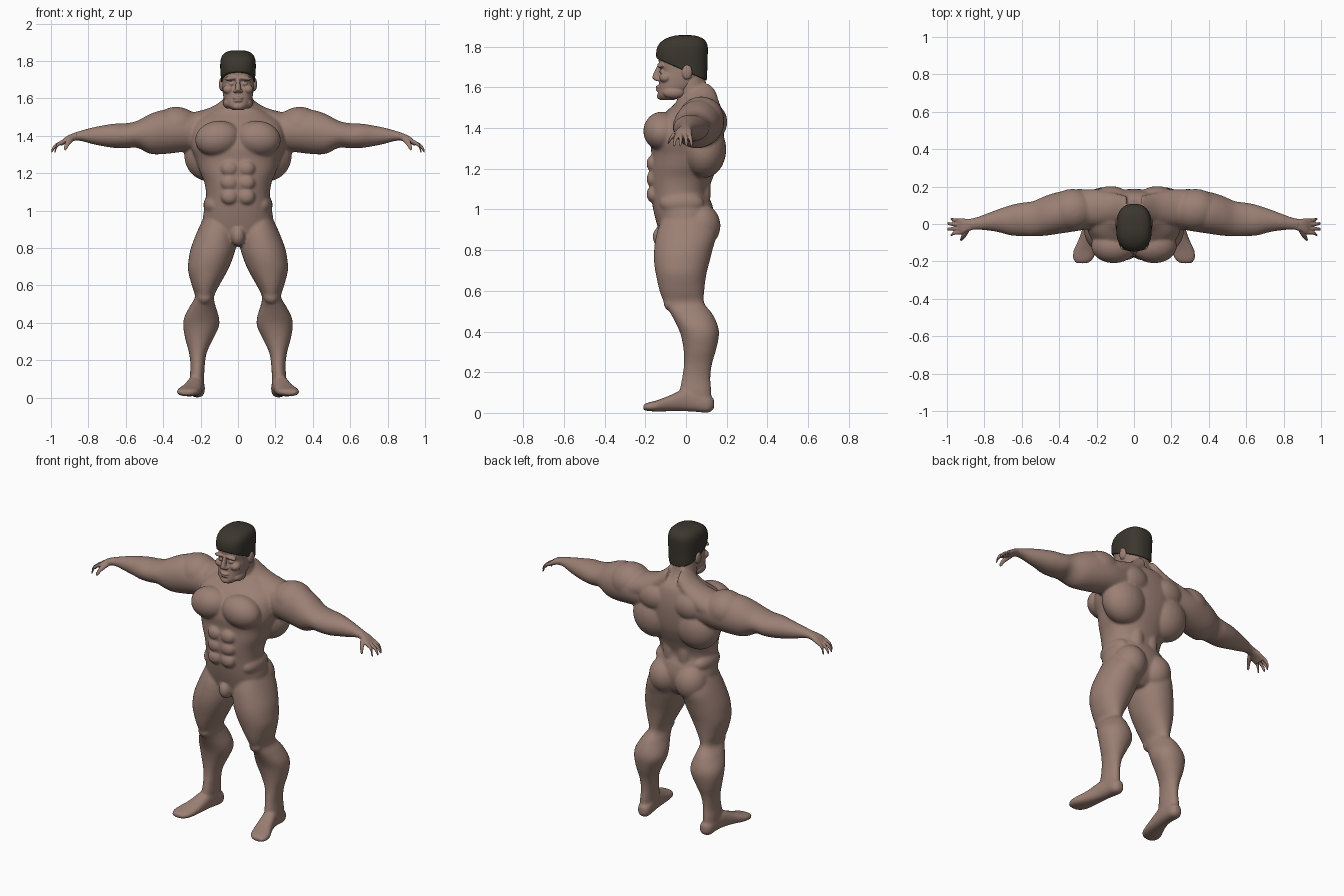
import bpy, bmesh, math
from mathutils import Matrix, Vector


def material(name, rgb):
    m = bpy.data.materials.new(name)
    m.diffuse_color = (*rgb, 1)
    return m


SKIN = material("skin", (0.33, 0.215, 0.175))
HAIR = material("dark_hair", (0.044, 0.038, 0.028))


def spline(rows, sub=5):
    # Catmull-Rom resampling of section rows
    out = []
    for i in range(len(rows) - 1):
        p = [rows[max(i - 1, 0)], rows[i], rows[i + 1], rows[min(i + 2, len(rows) - 1)]]
        for k in range(sub):
            t = k / sub
            out.append([0.5 * (2 * b + (c - a) * t + (2 * a - 5 * b + 4 * c - d) * t * t
                               + (3 * b - a - 3 * c + d) * t ** 3) for a, b, c, d in zip(*p)])
    return out + [list(rows[-1])]


def tube(bm, rows, axis='z', n=2.0, seg=32):
    # rows: x, y, z, radius a, radius b; sections lie across the axis
    rings = []
    for x, y, z, a, b in spline(rows):
        a, b = max(a, .002), max(b, .002)
        ring = []
        for i in range(seg):
            t = 2 * math.pi * i / seg
            c, s = math.cos(t), math.sin(t)
            u = a * math.copysign(abs(c) ** (2 / n), c)
            v = b * math.copysign(abs(s) ** (2 / n), s)
            off = {'z': (u, v, 0), 'x': (0, u, v), 'y': (u, 0, v)}[axis]
            ring.append(bm.verts.new((x + off[0], y + off[1], z + off[2])))
        rings.append(ring)
    for r0, r1 in zip(rings, rings[1:]):
        for i in range(seg):
            j = (i + 1) % seg
            bm.faces.new((r0[i], r0[j], r1[j], r1[i]))
    bm.faces.new(rings[0])
    bm.faces.new(rings[-1])


def stack(bm, rows, n=2.0):
    # rows: z, front y, back y, half width
    tube(bm, [(0, (f + b) / 2, z, w, (b - f) / 2) for z, f, b, w in rows], 'z', n, 48)


def leg_stack(bm, rows, n=2.0):
    # rows: z, inner x, outer x, front y, back y
    tube(bm, [((i + o) / 2, (f + b) / 2, z, (o - i) / 2, (b - f) / 2)
              for z, i, o, f, b in rows], 'z', n)


def blob(bm, c, r, tilt=0):
    m = Matrix.Translation(c) @ Matrix.Rotation(tilt, 4, 'Y') @ Matrix.Diagonal((*r, 1))
    bmesh.ops.create_uvsphere(bm, u_segments=24, v_segments=16, radius=1, matrix=m)


def mirror(bm):
    g = bmesh.ops.duplicate(bm, geom=bm.verts[:] + bm.edges[:] + bm.faces[:])["geom"]
    for v in g:
        if isinstance(v, bmesh.types.BMVert):
            v.co.x *= -1


def finish(name, bm, mat, voxel, smooth):
    bmesh.ops.recalc_face_normals(bm, faces=bm.faces[:])
    me = bpy.data.meshes.new(name)
    bm.to_mesh(me)
    bm.free()
    ob = bpy.data.objects.new(name, me)
    bpy.context.collection.objects.link(ob)
    rm = ob.modifiers.new("fuse", 'REMESH')
    rm.mode = 'VOXEL'
    rm.voxel_size = voxel
    sm = ob.modifiers.new("soften", 'SMOOTH')
    sm.factor, sm.iterations = 0.5, smooth
    dg = bpy.context.evaluated_depsgraph_get()
    new = bpy.data.meshes.new_from_object(ob.evaluated_get(dg))
    ob.modifiers.clear()
    ob.data = new
    new.name = name
    new.materials.clear()
    new.materials.append(mat)
    for p in new.polygons:
        p.use_smooth = True
        p.material_index = 0


# ---- body: one side first ----
bm = bmesh.new()
# leg from hip to ankle
leg_stack(bm, [(.95, .03, .19, -.12, .13), (.88, .008, .222, -.145, .15), (.80, .012, .252, -.157, .13),
               (.74, .03, .264, -.157, .115), (.68, .055, .267, -.148, .10), (.60, .10, .247, -.13, .09),
               (.54, .128, .23, -.107, .09), (.49, .12, .257, -.077, .128), (.43, .102, .287, -.045, .156),
               (.38, .102, .293, -.025, .162), (.31, .135, .281, -.012, .148), (.24, .167, .262, -.01, .128),
               (.17, .178, .254, -.02, .12), (.11, .181, .258, -.03, .125), (.05, .184, .258, -.02, .125)], 2.1)
# foot
tube(bm, [(.215, .138, .045, .02, .025), (.217, .11, .044, .039, .043), (.22, .05, .058, .041, .053),
          (.228, -.01, .062, .044, .054), (.243, -.08, .047, .052, .039), (.262, -.14, .035, .061, .028),
          (.272, -.185, .030, .055, .021), (.277, -.210, .027, .032, .013)], 'y', 2.4)
blob(bm, (.178, -.075, .54), (.04, .035, .04))                  # knee cap
blob(bm, (.09, .068, .92), (.098, .102, .11))                   # buttock
blob(bm, (.108, -.118, 1.385), (.122, .092, .095), .15)         # chest muscle
blob(bm, (.15, .09, 1.295), (.138, .108, .14), .12)             # wing muscle
blob(bm, (.125, .125, 1.43), (.11, .078, .09))                  # shoulder blade
blob(bm, (.05, .08, 1.10), (.045, .042, .14))                   # lower back
blob(bm, (.33, .075, 1.447), (.125, .113, .108))                # shoulder
blob(bm, (.13, -.02, 1.03), (.055, .11, .06))                   # flank
for z in (1.225, 1.15, 1.075):                                  # abdomen
    blob(bm, (.045, -.163, z), (.046, .031, .042))
# neck-to-shoulder slope
tube(bm, [(.04, .07, 1.56, .08, .07), (.12, .085, 1.50, .085, .065),
          (.20, .085, 1.46, .10, .075), (.28, .085, 1.44, .10, .08)], 'x')
# arm
tube(bm, [(.20, .08, 1.42, .10, .10), (.30, .075, 1.425, .112, .112), (.40, .06, 1.42, .112, .118),
          (.47, .045, 1.41, .107, .106), (.54, .028, 1.408, .094, .072), (.60, .025, 1.40, .089, .067),
          (.66, .02, 1.40, .081, .065), (.72, .018, 1.40, .063, .056), (.78, .012, 1.40, .047, .044),
          (.84, .003, 1.40, .034, .028), (.885, -.004, 1.393, .031, .021)], 'x')
mirror(bm)
# trunk and neck
stack(bm, [(.81, -.09, .07, .06), (.85, -.12, .11, .14), (.90, -.135, .13, .185), (.96, -.152, .14, .188),
           (1.02, -.165, .13, .178), (1.08, -.172, .11, .17), (1.15, -.178, .13, .18), (1.21, -.175, .155, .205),
           (1.27, -.17, .175, .225), (1.34, -.175, .185, .25), (1.41, -.155, .187, .25),
           (1.47, -.11, .18, .23), (1.52, -.055, .165, .165), (1.55, -.04, .14, .11)], 2.2)
stack(bm, [(1.44, -.07, .18, .14), (1.49, -.055, .168, .115), (1.54, -.042, .142, .09),
           (1.60, -.05, .105, .079), (1.68, -.05, .088, .075)])
blob(bm, (0, -.118, .865), (.038, .046, .055))
finish("body", bm, SKIN, .007, 10)

# ---- hands ----
bm = bmesh.new()
tube(bm, [(.86, -.002, 1.397, .029, .021), (.89, -.006, 1.39, .033, .020),
          (.92, -.012, 1.377, .042, .018), (.945, -.014, 1.360, .041, .014)], 'x', 2.4)
for y, tip, end in ((-.046, -.058, .975), (-.024, -.028, .993), (-.002, .002, .992), (.019, .027, .975)):
    tube(bm, [(.925, y, 1.374, .010, .011), (.95, y, 1.362, .010, .011),
              ((.95 + end) / 2 + .006, (y + tip) / 2, 1.345, .0095, .012), (end, tip, 1.325, .008, .012),
              (end + .006, tip, 1.314, .004, .006)], 'x', 2, 16)
tube(bm, [(.885, -.015, 1.39, .016, .015), (.900, -.045, 1.375, .016, .016),
          (.913, -.07, 1.356, .013, .013), (.922, -.084, 1.335, .010, .011),
          (.925, -.090, 1.325, .005, .005)], 'y', 2, 16)
mirror(bm)
finish("hands", bm, SKIN, .0033, 4)

# ---- head ----
bm = bmesh.new()
blob(bm, (.034, -.124, 1.708), (.040, .018, .012), .12)    # brow
blob(bm, (.034, -.115, 1.678), (.018, .015, .011))         # eye
blob(bm, (.050, -.100, 1.648), (.032, .032, .026))         # cheek
blob(bm, (.013, -.138, 1.640), (.012, .014, .010))         # nostril
blob(bm, (.089, .005, 1.675), (.013, .026, .036))          # ear
blob(bm, (.052, -.06, 1.575), (.028, .055, .03))           # jaw
mirror(bm)
stack(bm, [(1.538, -.125, -.06, .03), (1.56, -.138, -.01, .058), (1.60, -.134, .045, .076),
           (1.645, -.130, .082, .083), (1.68, -.124, .094, .084), (1.71, -.132, .097, .084),
           (1.76, -.134, .097, .085), (1.81, -.115, .092, .078), (1.84, -.06, .06, .045)], 2.4)
tube(bm, [(0, -.125, 1.715, .010, .012), (0, -.135, 1.69, .011, .015),
          (0, -.143, 1.665, .014, .018), (0, -.145, 1.645, .017, .020), (0, -.138, 1.632, .012, .012)], n=2, seg=16)
blob(bm, (0, -.133, 1.602), (.029, .017, .008))            # upper lip
blob(bm, (0, -.131, 1.587), (.026, .017, .008))            # lower lip
blob(bm, (0, -.122, 1.557), (.032, .021, .019))            # chin
finish("head", bm, SKIN, .0038, 4)

# ---- hair cap, cut along a sloping hairline ----
bm = bmesh.new()
stack(bm, [(1.56, -.12, .095, .086), (1.64, -.13, .103, .089), (1.70, -.138, .105, .091),
           (1.76, -.147, .107, .095), (1.805, -.138, .106, .093), (1.835, -.108, .09, .08),
           (1.852, -.065, .055, .052), (1.857, -.03, .02, .02)], 2.5)
cut = bmesh.ops.bisect_plane(bm, geom=bm.verts[:] + bm.edges[:] + bm.faces[:], plane_co=(0, -.14, 1.74),
                             plane_no=Vector((0, .44, 1)).normalized(), clear_inner=True)
bmesh.ops.holes_fill(bm, edges=[e for e in bm.edges if e.is_boundary], sides=0)
finish("hair", bm, HAIR, .005, 3)
